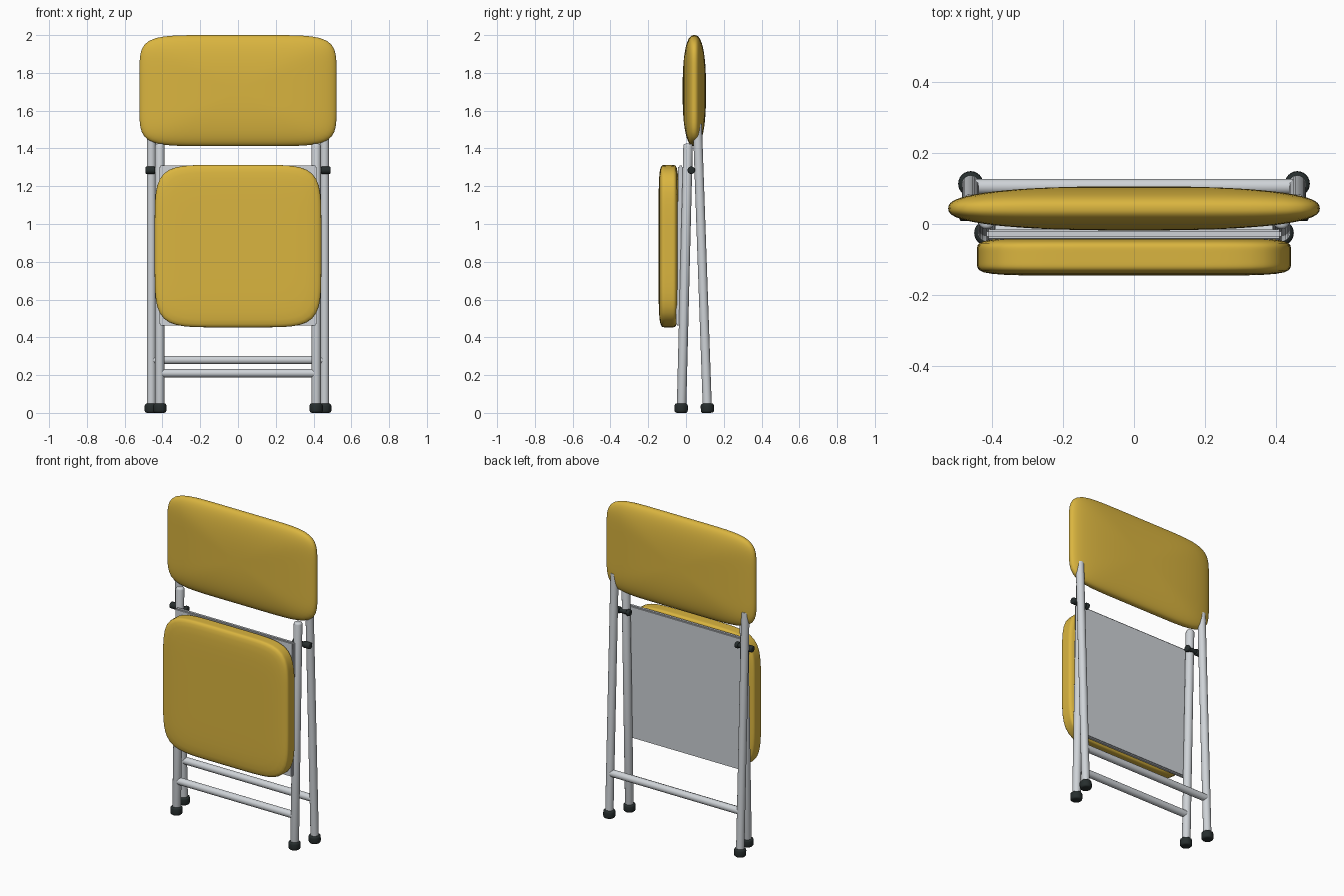
import bpy, bmesh
from math import hypot
from mathutils import Vector, Matrix

default = bpy.data.objects.get("Cube")
if default:
    bpy.data.objects.remove(default, do_unlink=True)


def material(name, rgb):
    m = bpy.data.materials.new(name)
    m.use_nodes = True
    m.diffuse_color = (*rgb, 1)
    m.node_tree.nodes["Principled BSDF"].inputs["Base Color"].default_value = (*rgb, 1)
    return m


YELLOW = material("yellow_vinyl", (0.70, 0.46, 0.05))
STEEL = material("grey_steel", (0.62, 0.65, 0.68))
RUBBER = material("black_rubber", (0.02, 0.027, 0.027))


def finish(name, bm, mat, angle=0.7):
    bmesh.ops.recalc_face_normals(bm, faces=bm.faces)
    mesh = bpy.data.meshes.new(name)
    bm.to_mesh(mesh)
    bm.free()
    mesh.materials.append(mat)
    ob = bpy.data.objects.new(name, mesh)
    bpy.context.collection.objects.link(ob)
    bpy.ops.object.select_all(action="DESELECT")
    ob.select_set(True)
    bpy.context.view_layer.objects.active = ob
    bpy.ops.object.shade_smooth_by_angle(angle=angle)
    return ob


def rod(name, start, end, radius, mat, bevel=0.0):
    """Round bar between two points, optionally with rounded ends."""
    start, end = Vector(start), Vector(end)
    axis = end - start
    bm = bmesh.new()
    bmesh.ops.create_cone(bm, cap_ends=True, segments=24, radius1=radius,
                          radius2=radius, depth=axis.length)
    if bevel:
        rims = [e for e in bm.edges if abs(e.verts[0].co.z - e.verts[1].co.z) < 1e-5]
        bmesh.ops.bevel(bm, geom=rims, offset=bevel, segments=3, profile=0.5, affect="EDGES")
    turn = Vector((0, 0, 1)).rotation_difference(axis).to_matrix().to_4x4()
    bm.transform(Matrix.Translation((start + end) / 2) @ turn)
    return finish(name, bm, mat)


def cushion(name, centre, half, outline, edge):
    """Sphere squared off into a pad: outline and edge set the corner fullness."""
    bm = bmesh.new()
    bmesh.ops.create_uvsphere(bm, u_segments=96, v_segments=40, radius=1)
    for v in bm.verts:
        x, z, y = v.co
        h = hypot(x, z)
        k = (abs(x) ** outline + abs(z) ** outline) ** (1 / outline) or 1
        m = (h ** edge + abs(y) ** edge) ** (1 / edge)
        v.co = [c + r * p for c, r, p in
                zip(centre, half, (x / k * h / m, y / m, z / k * h / m))]
    return finish(name, bm, YELLOW, 1.2)


# Padded back and seat
cushion("backrest_pad", (0, 0.044, 1.706), (0.522, 0.062, 0.294), 6.5, 2.5)
cushion("seat_pad", (0, -0.092, 0.883), (0.441, 0.053, 0.43), 6, 7)

# Seat pan behind the seat pad, leaning with the front legs
bm = bmesh.new()
bmesh.ops.create_cube(bm, size=1)
for v in bm.verts:
    v.co = (v.co.x * 0.83, -0.034 + v.co.y * 0.026 + v.co.z * 0.012, 0.886 + v.co.z * 0.845)
bmesh.ops.bevel(bm, geom=bm.edges[:], offset=0.006, segments=2, affect="EDGES")
finish("seat_pan", bm, STEEL)

# Legs, feet and hinge pins on both sides
for side, s in (("left", 1), ("right", -1)):
    xf, xr = 0.414 * s, 0.459 * s
    rod(f"front_leg_{side}", (xf, -0.024, 0.02), (xf, 0.011, 1.425), 0.025, STEEL, 0.012)
    rod(f"rear_leg_{side}", (xr, 0.113, 0.02), (xr, 0.06, 1.53), 0.024, STEEL)
    rod(f"front_foot_{side}", (xf, -0.026, 0), (xf, -0.025, 0.05), 0.035, RUBBER, 0.012)
    rod(f"rear_foot_{side}", (xr, 0.114, 0), (xr, 0.112, 0.05), 0.035, RUBBER, 0.012)
    rod(f"hinge_pin_{side}", (0.38 * s, 0.028, 1.285), (0.48 * s, 0.028, 1.285), 0.014, RUBBER)
    for part, a, b in (("inner", 0.37, 0.392), ("outer", 0.44, 0.49)):
        rod(f"hinge_{part}_cap_{side}", (a * s, 0.028, 1.285), (b * s, 0.028, 1.285),
            0.02, RUBBER, 0.006)

# Cross bars between the legs
rod("front_cross_bar", (-0.41, -0.02, 0.21), (0.41, -0.02, 0.21), 0.022, STEEL)
rod("rear_cross_bar", (-0.455, 0.105, 0.28), (0.455, 0.105, 0.28), 0.022, STEEL)
